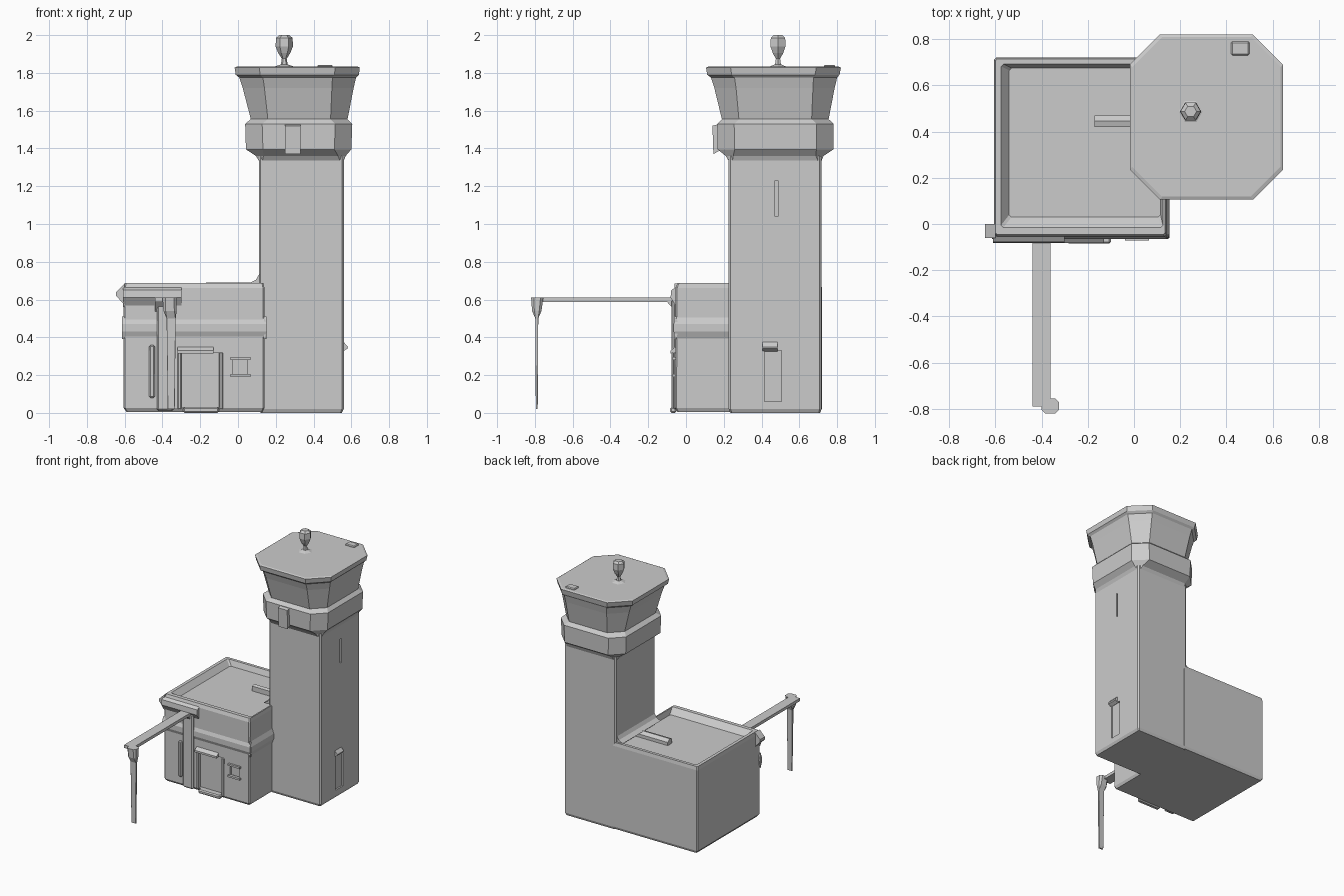
import bpy, bmesh, math
from mathutils import Vector


def make(name, bm):
    bmesh.ops.recalc_face_normals(bm, faces=bm.faces)
    me = bpy.data.meshes.new(name)
    bm.to_mesh(me)
    bm.free()
    ob = bpy.data.objects.new(name, me)
    bpy.context.collection.objects.link(ob)
    return ob


def loft(name, sections):
    """Stack chamfered rectangles: (z, x0, x1, y0, y1, chamfer)."""
    bm = bmesh.new()
    rings = []
    for z, x0, x1, y0, y1, c in sections:
        pts = [(x0 + c, y0), (x1 - c, y0), (x1, y0 + c), (x1, y1 - c),
               (x1 - c, y1), (x0 + c, y1), (x0, y1 - c), (x0, y0 + c)]
        rings.append([bm.verts.new((x, y, z)) for x, y in pts])
    for a, b in zip(rings, rings[1:]):
        for i in range(8):
            j = (i + 1) % 8
            bm.faces.new((a[i], a[j], b[j], b[i]))
    bm.faces.new(rings[0][::-1])
    bm.faces.new(rings[-1])
    return make(name, bm)


def box(name, lo, hi, bevel=0.0):
    lo, hi = Vector(lo), Vector(hi)
    bm = bmesh.new()
    bmesh.ops.create_cube(bm, size=1)
    for v in bm.verts:
        v.co = (lo + hi) / 2 + v.co * (hi - lo)
    if bevel:
        bmesh.ops.bevel(bm, geom=bm.edges[:], offset=bevel, segments=1, affect='EDGES')
    return make(name, bm)


def prism(name, profile, axis, a, b):
    """Extrude a side profile (horizontal, z) along 'x' or 'y' from a to b."""
    bm = bmesh.new()
    ends = [[bm.verts.new((t, h, z) if axis == 'x' else (h, t, z)) for h, z in profile]
            for t in (a, b)]
    n = len(profile)
    for i in range(n):
        j = (i + 1) % n
        bm.faces.new((ends[0][i], ends[0][j], ends[1][j], ends[1][i]))
    bm.faces.new(ends[0])
    bm.faces.new(ends[1])
    return make(name, bm)


def cut(ob, name, lo, hi):
    cutter = box(name, lo, hi)
    cutter.hide_render = True
    cutter.hide_viewport = False
    m = ob.modifiers.new(name, 'BOOLEAN')
    m.operation, m.solver, m.object = 'DIFFERENCE', 'EXACT', cutter
    cutter.display_type = 'WIRE'
    bpy.context.view_layer.objects.active = ob
    bpy.ops.object.modifier_apply(modifier=name)
    bpy.data.objects.remove(cutter)


# Low block with sunken roof and parapet
block = loft("low_building", [
    (0.005, -0.59, 0.13, -0.045, 0.712, 0.005),
    (0.025, -0.605, 0.14, -0.058, 0.72, 0.008),
    (0.66, -0.605, 0.14, -0.055, 0.72, 0.008),
    (0.687, -0.60, 0.135, -0.045, 0.715, 0.008),
    (0.687, -0.575, 0.125, -0.015, 0.692, 0.01),
    (0.645, -0.54, 0.115, 0.03, 0.675, 0.01)])
cut(block, "door_recess", (-0.30, -0.1, 0.03), (-0.10, -0.035, 0.32))
cut(block, "window_recess", (-0.03, -0.1, 0.20), (0.05, -0.04, 0.28))

# Moulded band along front and right of the low block
band = [(0.0, 0.39), (-0.016, 0.43), (-0.016, 0.47), (0.0, 0.51)]
prism("front_band", [(-0.05 + h, z) for h, z in band] + [(-0.04, 0.45)], 'x', -0.615, 0.15)
prism("side_band", [(0.138 - h, z) for h, z in band], 'y', -0.06, 0.235)

# Front facade details
prism("door_awning", [(-0.05, 0.355), (-0.082, 0.33), (-0.082, 0.315), (-0.05, 0.32)],
      'x', -0.32, -0.13)
for x in (-0.32, -0.10):
    box("door_jamb", (x, -0.066, 0.02), (x + 0.02, -0.05, 0.32), 0.004)
box("door_step", (-0.29, -0.085, 0.0), (-0.10, -0.05, 0.03), 0.008)
for z in (0.19, 0.28):
    box("window_trim", (-0.04, -0.072, z), (0.065, -0.05, z + 0.015))
box("front_pilaster", (-0.43, -0.078, 0.01), (-0.34, -0.05, 0.60), 0.01)
box("wall_pipe", (-0.47, -0.075, 0.08), (-0.44, -0.05, 0.36), 0.008)
prism("corner_cornice", [(-0.60, 0.685), (-0.645, 0.64), (-0.645, 0.62), (-0.60, 0.57)],
      'y', -0.06, 0.0)
prism("front_cornice", [(-0.045, 0.67), (-0.078, 0.65), (-0.082, 0.61), (-0.05, 0.56)],
      'x', -0.61, -0.30)

# Roof hatch
prism("roof_hatch", [(0.42, 0.64), (0.42, 0.683), (0.445, 0.69), (0.47, 0.67), (0.47, 0.64)],
      'x', -0.17, 0.12)

# Tower shaft
tower = loft("tower_shaft", [
    (0.0, 0.12, 0.55, 0.235, 0.71, 0.008),
    (0.02, 0.11, 0.56, 0.226, 0.718, 0.01),
    (1.36, 0.11, 0.56, 0.226, 0.718, 0.01)])
cut(tower, "slit_recess", (0.545, 0.47, 1.04), (0.6, 0.486, 1.23))
cut(tower, "side_door_recess", (0.548, 0.415, 0.06), (0.6, 0.505, 0.33))
prism("side_awning", [(0.555, 0.38), (0.582, 0.35), (0.58, 0.34), (0.555, 0.325)],
      'y', 0.405, 0.485)
prism("tower_fillet", [(0.06, 0.687), (0.115, 0.687), (0.115, 0.74), (0.095, 0.705)],
      'y', 0.23, 0.70)

# Flared octagonal control room and roof slab
loft("control_room", [
    (1.335, 0.11, 0.56, 0.226, 0.718, 0.02),
    (1.36, 0.095, 0.57, 0.21, 0.728, 0.04),
    (1.395, 0.042, 0.60, 0.168, 0.78, 0.09),
    (1.53, 0.038, 0.605, 0.165, 0.782, 0.09),
    (1.555, 0.068, 0.58, 0.19, 0.755, 0.09),
    (1.72, 0.025, 0.612, 0.15, 0.787, 0.115),
    (1.775, 0.007, 0.625, 0.132, 0.80, 0.125),
    (1.79, -0.012, 0.64, 0.112, 0.813, 0.13),
    (1.828, -0.018, 0.645, 0.106, 0.82, 0.13),
    (1.833, -0.008, 0.635, 0.118, 0.81, 0.13)])
prism("front_bracket", [(0.18, 1.53), (0.14, 1.52), (0.145, 1.37), (0.18, 1.39)],
      'x', 0.25, 0.33)
box("roof_vent", (0.42, 0.73, 1.825), (0.50, 0.79, 1.843), 0.006)

# Faceted beacon on the roof
bm = bmesh.new()
prof = [(0.06, 1.83), (0.018, 1.845), (0.013, 1.875), (0.032, 1.905),
        (0.046, 1.94), (0.044, 1.985), (0.026, 2.0)]
rings = [[bm.verts.new((0.245 + r * math.cos(math.tau * i / 6),
                        0.487 + r * math.sin(math.tau * i / 6), z)) for i in range(6)]
         for r, z in prof]
for a, b in zip(rings, rings[1:]):
    for i in range(6):
        bm.faces.new((a[i], a[(i + 1) % 6], b[(i + 1) % 6], b[i]))
bm.faces.new(rings[0])
bm.faces.new(rings[-1])
make("roof_beacon", bm)

# Canopy beam and its front post
box("canopy_beam", (-0.44, -0.79, 0.587), (-0.362, -0.05, 0.61))
prism("beam_bracket", [(-0.05, 0.61), (-0.10, 0.61), (-0.10, 0.587), (-0.05, 0.53)],
      'x', -0.44, -0.365)
loft("front_post", [
    (0.02, -0.372, -0.335, -0.795, -0.785, 0.001),
    (0.50, -0.378, -0.33, -0.798, -0.782, 0.001),
    (0.54, -0.395, -0.325, -0.815, -0.765, 0.012),
    (0.61, -0.40, -0.325, -0.82, -0.755, 0.015)])
